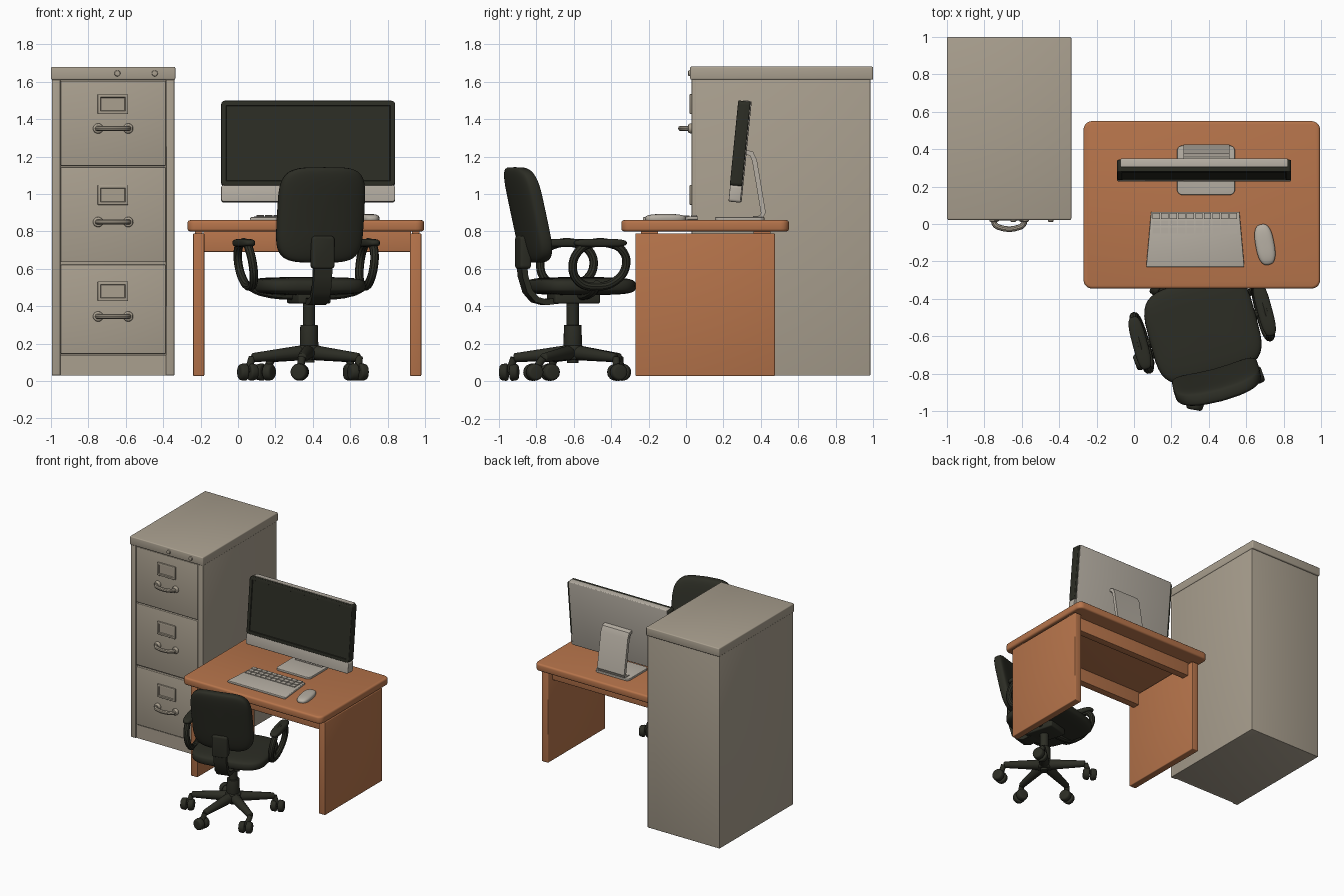
import bpy, bmesh, math
from mathutils import Matrix, Vector

if "Cube" in bpy.data.objects:
    bpy.data.objects.remove(bpy.data.objects["Cube"])


def material(name, rgb):
    m = bpy.data.materials.new(name)
    m.diffuse_color = (*rgb, 1)
    m.use_nodes = True
    m.node_tree.nodes["Principled BSDF"].inputs["Base Color"].default_value = m.diffuse_color
    return m


CABINET = material("warm_grey_metal", (0.40, 0.35, 0.275))
WOOD = material("orange_wood", (0.47, 0.175, 0.07))
BLACK = material("black_plastic", (0.025, 0.026, 0.018))
SILVER = material("light_grey_plastic", (0.47, 0.43, 0.37))


def finish(name, bm, mat):
    bmesh.ops.recalc_face_normals(bm, faces=bm.faces)
    me = bpy.data.meshes.new(name)
    bm.to_mesh(me)
    bm.free()
    me.materials.append(mat)
    o = bpy.data.objects.new(name, me)
    bpy.context.collection.objects.link(o)
    return o


def box(name, lo, hi, mat, bev=0.0, corner=0.0, axis=2, inset=None):
    """Box from lo to hi; corner rounds edges along axis, bev softens the rest,
    inset=(width, depth) sinks the front face."""
    bm = bmesh.new()
    bmesh.ops.create_cube(bm, size=1)
    for v in bm.verts:
        v.co = Vector([lo[i] + (v.co[i] + 0.5) * (hi[i] - lo[i]) for i in range(3)])
    if corner:
        es = [e for e in bm.edges
              if abs((e.verts[0].co - e.verts[1].co).normalized()[axis]) > 0.9]
        bmesh.ops.bevel(bm, geom=es, offset=corner, segments=5, profile=0.5, affect='EDGES')
    if bev:
        es = [e for e in bm.edges if e.calc_face_angle(0) > 1.0]
        bmesh.ops.bevel(bm, geom=es, offset=bev, segments=3, profile=0.5, affect='EDGES')
    if inset:
        f = max((f for f in bm.faces if f.normal.y < -0.9), key=lambda f: f.calc_area())
        bmesh.ops.inset_region(bm, faces=[f], thickness=inset[0])
        bmesh.ops.inset_region(bm, faces=[f], thickness=inset[1] * 0.5)
        bmesh.ops.translate(bm, verts=f.verts, vec=(0, inset[1], 0))
    return finish(name, bm, mat)


def rod(name, p0, p1, r0, r1, mat, bev=0.0, seg=20):
    """Cylinder or cone between two points."""
    p0, p1 = Vector(p0), Vector(p1)
    d = p1 - p0
    bm = bmesh.new()
    bmesh.ops.create_cone(bm, cap_ends=True, segments=seg, radius1=r0, radius2=r1, depth=d.length)
    if bev:
        es = [e for e in bm.edges if e.calc_face_angle(0) > 1.0]
        bmesh.ops.bevel(bm, geom=es, offset=bev, segments=3, profile=0.5, affect='EDGES')
    bm.transform(Matrix.Translation((p0 + p1) / 2) @ d.to_track_quat('Z', 'Y').to_matrix().to_4x4())
    return finish(name, bm, mat)


def tube(name, pts, r, mat, cyclic=False):
    """Round bar along a smooth path."""
    cu = bpy.data.curves.new(name, 'CURVE')
    cu.dimensions = '3D'
    cu.bevel_depth, cu.bevel_resolution, cu.resolution_u = r, 3, 5
    cu.use_fill_caps = True
    sp = cu.splines.new('BEZIER')
    sp.bezier_points.add(len(pts) - 1)
    for b, p in zip(sp.bezier_points, pts):
        b.co = p
        b.handle_left_type = b.handle_right_type = 'AUTO'
    sp.use_cyclic_u = cyclic
    tmp = bpy.data.objects.new(name + "_path", cu)
    bpy.context.collection.objects.link(tmp)
    bm = bmesh.new()
    bm.from_mesh(bpy.data.meshes.new_from_object(tmp.evaluated_get(bpy.context.evaluated_depsgraph_get())))
    bpy.data.objects.remove(tmp)
    return finish(name, bm, mat)


def ribbon(name, pts, t, w, xc, mat):
    """Bent plate: a (y, z) path of thickness t, extruded w wide in x."""
    left, right = [], []
    for i, p in enumerate(pts):
        a, b = pts[max(i - 1, 0)], pts[min(i + 1, len(pts) - 1)]
        d = Vector((b[0] - a[0], b[1] - a[1])).normalized() * t / 2
        left.append((p[0] - d.y, p[1] + d.x))
        right.append((p[0] + d.y, p[1] - d.x))
    bm = bmesh.new()
    f = bm.faces.new([bm.verts.new((xc - w / 2, y, z)) for y, z in left + right[::-1]])
    g = bmesh.ops.extrude_face_region(bm, geom=[f])
    bmesh.ops.translate(bm, verts=[v for v in g["geom"] if isinstance(v, bmesh.types.BMVert)], vec=(w, 0, 0))
    return finish(name, bm, mat)


def cushion(name, size, mat, e1=0.5, e2=0.5):
    """Pillow-like rounded slab, thin along z, centred on the origin."""
    bm = bmesh.new()
    bmesh.ops.create_uvsphere(bm, u_segments=40, v_segments=20, radius=1)
    sp = lambda a, e: math.copysign(abs(a) ** e, a)
    for v in bm.verts:
        rho = math.hypot(v.co.x, v.co.y)
        if rho > 1e-5:
            k = rho ** e2
            v.co.x, v.co.y = sp(v.co.x / rho, e1) * k, sp(v.co.y / rho, e1) * k
        v.co.z = sp(v.co.z, e2)
        v.co = Vector([v.co[i] * size[i] / 2 for i in range(3)])
    return finish(name, bm, mat)


# Filing cabinet: carcass, front posts, lid, plinth, lock buttons
box("cabinet_body", (-0.995, 0.05, 0.03), (-0.34, 0.985, 1.62), CABINET, 0.004)
for x in (-0.995, -0.385):
    box("cabinet_post", (x, 0.03, 0.03), (x + 0.045, 0.06, 1.62), CABINET, 0.004)
box("cabinet_lid", (-1.0, 0.022, 1.61), (-0.335, 1.0, 1.68), CABINET, 0.008)
box("cabinet_plinth", (-0.955, 0.04, 0.03), (-0.38, 0.06, 0.14), CABINET)
for x in (-0.645, -0.445):
    rod("cabinet_lock", (x, 0.03, 1.645), (x, 0.012, 1.645), 0.017, 0.015, CABINET, 0.003)
# Drawers with label holders and handles
for z0, z1, zl, zh in ((1.15, 1.605, 1.48, 1.35), (0.635, 1.142, 0.995, 0.85), (0.145, 0.622, 0.48, 0.345)):
    box("drawer_front", (-0.948, 0.031, z0), (-0.387, 0.055, z1), CABINET, 0.005)
    box("label_holder", (-0.75, 0.02, zl - 0.053), (-0.587, 0.04, zl + 0.053), CABINET, 0.003, inset=(0.018, 0.008))
    tube("drawer_handle", [(-0.75, 0.035, zh), (-0.745, 0.0, zh), (-0.72, -0.018, zh), (-0.615, -0.018, zh),
                           (-0.59, 0.0, zh), (-0.585, 0.035, zh)], 0.015, CABINET)
    for x in (-0.748, -0.587):
        rod("handle_boss", (x, 0.035, zh), (x, 0.012, zh), 0.028, 0.024, CABINET, 0.005)

# Desk: top, side panels, spacers, aprons
box("desk_top", (-0.27, -0.345, 0.80), (0.995, 0.55, 0.86), WOOD, 0.014, 0.045)
for x in (-0.24, 0.92):
    box("desk_side", (x, -0.27, 0.027), (x + 0.06, 0.475, 0.79), WOOD, 0.006)
    for y in (-0.24, 0.36):
        box("desk_spacer", (x + 0.01, y, 0.785), (x + 0.05, y + 0.09, 0.805), WOOD)
for y in (-0.22, 0.36):
    box("desk_apron", (-0.185, y, 0.69), (0.925, y + 0.06, 0.803), WOOD, 0.004)

# Keyboard: tapered base with rows of keys at the back
kb = box("keyboard_base", (0.065, -0.23, 0.858), (0.59, 0.065, 0.876), SILVER, 0.005)
for r in range(3):
    for c in range(10):
        x, y = 0.1 + c * 0.0455, -0.05 + r * 0.038
        box("key", (x, y, 0.87), (x + 0.04, y + 0.032, 0.884 + 0.002 * r), SILVER)
for v in kb.data.vertices:
    t = (v.co.y + 0.23) / 0.295
    v.co.x = 0.327 + (v.co.x - 0.327) * (1 - 0.1 * t)
    v.co.z += 0.004 * t

# Mouse
mouse = cushion("mouse", (0.1, 0.22, 0.05), SILVER, 0.75, 0.7)
mouse.data.transform(Matrix.Translation((0.7, -0.11, 0.868)) @ Matrix.Rotation(0.18, 4, 'Z'))

# Monitor: black front with sunk screen, silver chin and back shell, leaned back
monitor = [
    box("screen_casing", (-0.465, 0, 0.085), (0.465, 0.066, 0.542), BLACK, 0.006, 0.02, 1, inset=(0.02, 0.006)),
    box("monitor_chin", (-0.465, 0.002, 0.0), (0.465, 0.066, 0.09), SILVER, 0.005, 0.015, 1),
    box("monitor_back", (-0.447, 0.025, 0.003), (0.447, 0.072, 0.546), SILVER, 0.006),
]
for o in monitor:
    o.data.transform(Matrix.Translation((0.375, 0.225, 0.96)) @ Matrix.Rotation(-0.1, 4, 'X'))
# Monitor stand
box("stand_foot", (0.23, 0.155, 0.858), (0.54, 0.42, 0.876), SILVER, 0.004, 0.03)
ribbon("stand_arm", [(0.36, 0.868), (0.4, 0.873), (0.413, 0.9), (0.366, 1.18), (0.35, 1.215), (0.31, 1.225)],
       0.026, 0.245, 0.387, SILVER)

# Office chair, built around its own column facing +y
chair = []
seat = cushion("seat", (0.585, 0.53, 0.095), BLACK, 0.5, 0.5)
seat.data.transform(Matrix.Translation((0, 0.045, 0.508)))
back = cushion("backrest", (0.475, 0.51, 0.095), BLACK, 0.45, 0.45)
back.data.transform(Matrix.Translation((0, -0.265, 0.888)) @ Matrix.Rotation(math.pi / 2, 4, 'X'))
for v in back.data.vertices:  # lean back and wrap around the sitter
    v.co.y += -0.22 * (v.co.z - 0.888) + 0.5 * v.co.x ** 2
chair += [seat, back]
chair.append(box("back_bracket", (-0.062, -0.305, 0.6), (0.062, -0.245, 0.775), BLACK, 0.012, 0.02, 1))
chair.append(ribbon("back_support", [(-0.285, 0.66), (-0.275, 0.56), (-0.25, 0.48), (-0.21, 0.435),
                                     (-0.16, 0.422), (0.0, 0.44)], 0.032, 0.1, 0, BLACK))
chair.append(box("tilt_mechanism", (-0.09, -0.12, 0.415), (0.09, 0.13, 0.47), BLACK, 0.01))
# Looped armrests on a bar under the seat
loop = [(-0.09, 0.61), (-0.055, 0.7), (0.01, 0.735), (0.11, 0.735), (0.18, 0.7), (0.205, 0.62),
        (0.15, 0.535), (0.04, 0.505), (-0.05, 0.53)]
for s in (-1, 1):
    bend = lambda z: s * (0.345 - 0.16 * max(0, 0.68 - z))
    chair.append(tube("arm_loop", [(bend(z), y, z) for y, z in loop], 0.023, BLACK, True))
    pad = cushion("arm_pad", (0.08, 0.29, 0.045), BLACK, 0.65, 0.65)
    pad.data.transform(Matrix.Translation((s * 0.345, 0.06, 0.738)))
    chair.append(pad)
    chair.append(tube("arm_bar", [(s * 0.325, 0.05, 0.515), (s * 0.25, 0.04, 0.478), (0, 0.02, 0.455)], 0.026, BLACK))
# Gas column and hub
chair.append(rod("column_upper", (0, 0, 0.28), (0, 0, 0.43), 0.033, 0.033, BLACK))
chair.append(rod("column_sleeve", (0, 0, 0.17), (0, 0, 0.3), 0.05, 0.047, BLACK, 0.004))
chair.append(rod("hub", (0, 0, 0.115), (0, 0, 0.19), 0.055, 0.06, BLACK, 0.01))
chair.append(rod("hub_cap", (0, 0, 0.098), (0, 0, 0.12), 0.03, 0.03, BLACK))
for o in chair:
    o.data.transform(Matrix.Translation((0.38, -0.605, 0)) @ Matrix.Rotation(math.radians(15), 4, 'Z'))

# Star base: five legs with twin-wheel casters
for leg, cast, turn in ((264, 263, 80), (330, 322, 20), (47, 44, 20), (127, 132, -30), (198, 201, 20)):
    a, b, t = math.radians(leg), math.radians(cast), math.radians(turn)
    tip = Vector((0.375 + 0.315 * math.cos(a), -0.605 + 0.315 * math.sin(a), 0.125))
    rod("base_leg", (0.378, -0.605, 0.155), tip, 0.042, 0.024, BLACK, 0.008, 12)
    c = Vector((0.372 + 0.342 * math.cos(b), -0.605 + 0.342 * math.sin(b), 0.048))
    d = Vector((math.cos(t), math.sin(t), 0))
    rod("caster_stem", tip, c, 0.02, 0.02, BLACK, 0, 12)
    for s in (-1, 1):
        rod("caster_wheel", c + d * s * 0.006, c + d * s * 0.05, 0.048, 0.042, BLACK, 0.012)

# Smooth shading with crisp edges
bpy.ops.object.select_all(action='DESELECT')
for o in bpy.context.scene.objects:
    o.select_set(True)
    bpy.context.view_layer.objects.active = o
bpy.ops.object.shade_smooth_by_angle(angle=math.radians(35))
